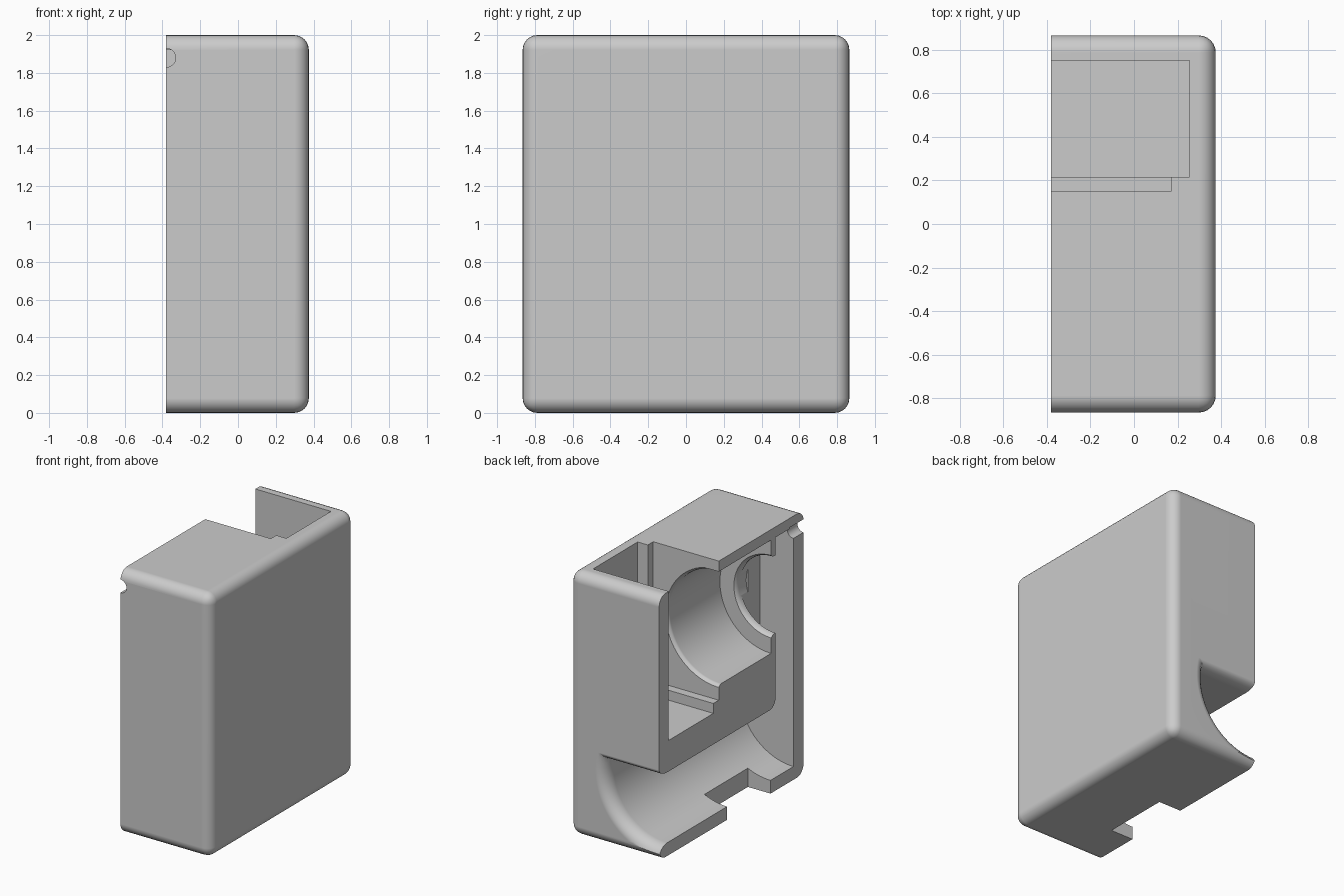
import bpy, bmesh
from math import sin, cos, pi, radians

cube = bpy.data.objects.get("Cube")
if cube:
    bpy.data.objects.remove(cube, do_unlink=True)

CUT_X = -0.38        # open side of the half shell, also the axis of all bores
OUT_X = -1.0         # cutters overshoot the open side to here


def link(name, bm):
    bmesh.ops.recalc_face_normals(bm, faces=bm.faces)
    mesh = bpy.data.meshes.new(name)
    bm.to_mesh(mesh)
    bm.free()
    obj = bpy.data.objects.new(name, mesh)
    bpy.context.collection.objects.link(obj)
    return obj


def loft(name, rings):
    """Closed solid through rings of equal point count."""
    bm = bmesh.new()
    loops = [[bm.verts.new(p) for p in ring] for ring in rings]
    n = len(loops[0])
    for a, b in zip(loops, loops[1:]):
        for i in range(n):
            j = (i + 1) % n
            bm.faces.new((a[i], a[j], b[j], b[i]))
    bm.faces.new(loops[0])
    bm.faces.new(loops[-1])
    return link(name, bm)


def prism(name, profile, x1):
    """(y, z) profile extruded along x from outside the open side to x1."""
    return loft(name, [[(x, y, z) for y, z in profile] for x in (OUT_X, x1)])


def block(name, x1, y0, y1, z0, z1):
    return prism(name, [(y0, z0), (y1, z0), (y1, z1), (y0, z1)], x1)


def bore(name, zc, stations, sides=80):
    """Round bore along y; stations are (y, radius, flat ceiling height)."""
    rings = []
    for y, r, top in stations:
        angles = [2 * pi * (i + 0.5) / sides for i in range(sides)]
        rings.append([(CUT_X + r * cos(a), y, min(zc + r * sin(a), top))
                      for a in angles])
    return loft(name, rings)


# Outer shell: box with every edge rounded except around the open side
bm = bmesh.new()
bmesh.ops.create_cube(bm, size=1)
for v in bm.verts:
    v.co = (0.375 if v.co.x > 0 else CUT_X, v.co.y * 1.73, (v.co.z + 0.5) * 2)
edges = [e for e in bm.edges if any(v.co.x > 0 for v in e.verts)]
edges += [e for e in bm.edges if all(v.co.x < 0 for v in e.verts)]
open_rim = set(e for e in bm.edges if all(v.co.x < 0 for v in e.verts))
bmesh.ops.bevel(bm, geom=[e for e in edges if e not in open_rim],
                offset=0.078, segments=6, profile=0.5, affect='EDGES')
shell = link("half_housing", bm)

# Lower bore with a flat ceiling, flaring out through the back wall
flare = [(0.765 + 0.1 * sin(t), 0.45 + 0.085 * (1 - cos(t)))
         for t in (radians(15 * k) for k in range(7))]
stations = [(-0.745, 0.45, 0.635)]
stations += [(y, r, 0.635 + (r - 0.45) * 0.6) for y, r in flare]
stations += [(0.95, 0.535, 0.686)]
cutters = [bore("lower_bore", 0.55, stations)]

# Front channel, rounding the corner under the inner wall
arc = [(-0.46 - 0.07 * cos(t), 0.705 - 0.07 * sin(t))
       for t in (radians(15 * k) for k in range(7))]
profile = [(-0.4, 0.5), (-0.744, 0.5), (-0.744, 1.92), (-0.53, 1.92)]
cutters.append(prism("front_channel", profile + arc + [(-0.4, 0.6)], -0.1))

# Upper bore, the narrower opening in front of it, and the small port
cutters.append(bore("upper_bore", 1.49, [
    (-0.478, 0.43, 3), (0.12, 0.43, 3), (0.135, 0.434, 1.92),
    (0.152, 0.45, 1.92), (0.25, 0.45, 1.92)]))
cutters.append(bore("narrow_bore", 1.49, [
    (-0.6, 0.295, 3), (-0.51, 0.295, 3), (-0.49, 0.302, 3), (-0.47, 0.32, 3)]))
cutters.append(bore("front_port", 1.88, [(-1, 0.05, 3), (-0.7, 0.05, 3)], 32))

# Compartment open at the top, its shallow slot, and the gap in the floor
cutters.append(block("compartment", 0.255, 0.215, 0.75, 0.87, 2.2))
cutters.append(block("slot", 0.17, 0.15, 0.3, 0.945, 2.2))
cutters.append(block("floor_gap", -0.19, -0.47, 0.05, -0.2, 0.4))

# Carve the shell
bpy.ops.object.select_all(action='DESELECT')
bpy.context.view_layer.objects.active = shell
shell.select_set(True)
for cutter in cutters:
    cutter.hide_render = True
    mod = shell.modifiers.new(cutter.name, 'BOOLEAN')
    mod.operation = 'DIFFERENCE'
    mod.solver = 'EXACT'
    mod.object = cutter
    bpy.ops.object.modifier_apply(modifier=mod.name)
    bpy.data.objects.remove(cutter, do_unlink=True)

# Plain grey finish
grey = bpy.data.materials.new("light_grey")
grey.use_nodes = True
colour = (0.6, 0.6, 0.6, 1)
grey.diffuse_color = colour
grey.node_tree.nodes["Principled BSDF"].inputs["Base Color"].default_value = colour
shell.data.materials.clear()
shell.data.materials.append(grey)
for face in shell.data.polygons:
    face.material_index = 0
bpy.ops.object.shade_smooth_by_angle(angle=radians(30))
weighted = shell.modifiers.new("weighted_normals", 'WEIGHTED_NORMAL')
weighted.keep_sharp = True
